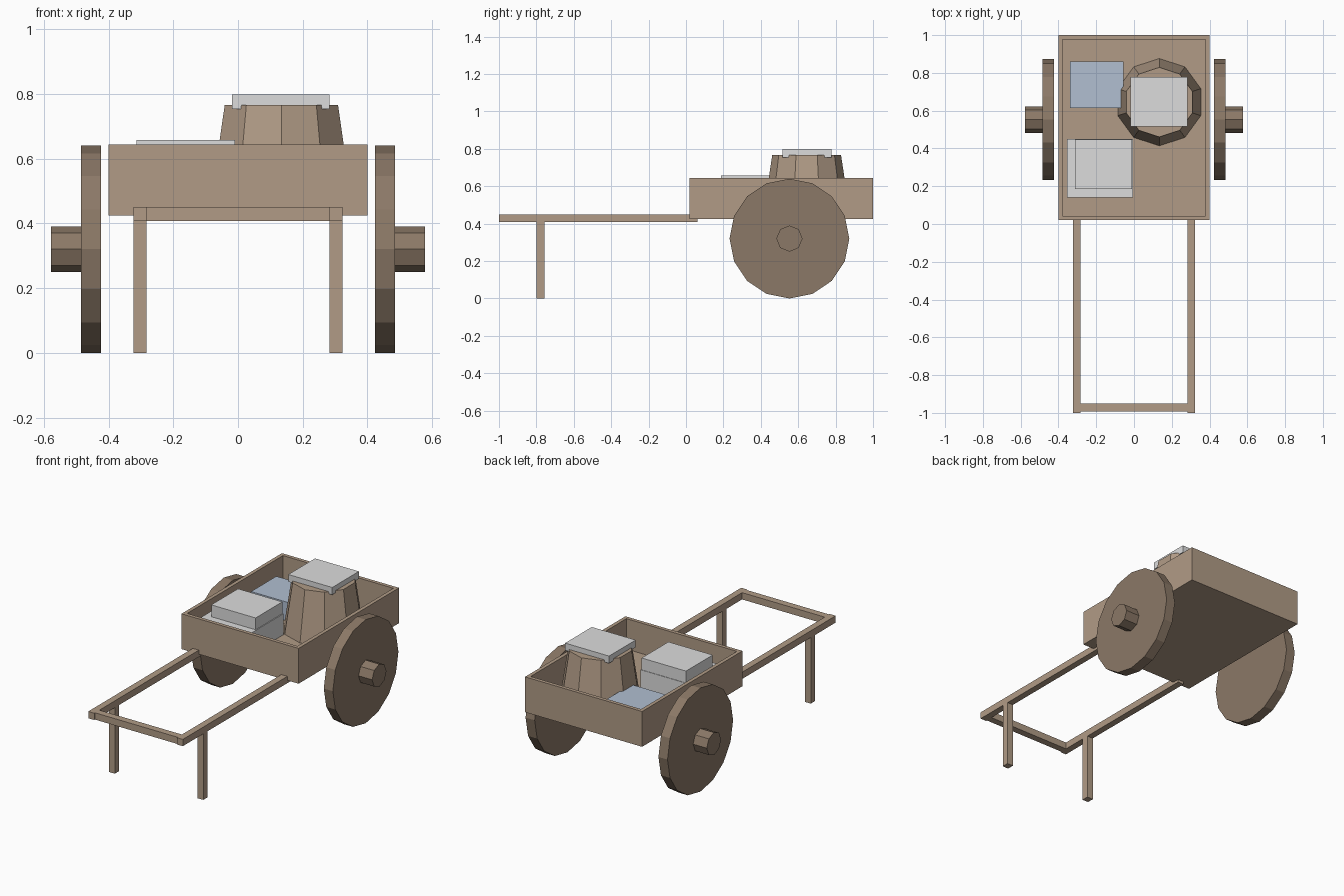
import bpy
import bmesh
from math import sin, cos, pi
from mathutils import Matrix

cube = bpy.data.objects.get("Cube")
if cube:
    bpy.data.objects.remove(cube, do_unlink=True)


def material(name, rgb):
    mat = bpy.data.materials.new(name)
    mat.use_nodes = True
    mat.diffuse_color = (*rgb, 1)
    mat.node_tree.nodes["Principled BSDF"].inputs["Base Color"].default_value = (*rgb, 1)
    return mat


wood = material("light wood", (0.44, 0.33, 0.24))
dark_wood = material("dark wood", (0.26, 0.19, 0.135))
pale = material("pale grey", (0.72, 0.72, 0.72))
blue = material("dusty blue", (0.44, 0.52, 0.64))


def finish(bm, name, mat):
    bmesh.ops.recalc_face_normals(bm, faces=bm.faces)
    mesh = bpy.data.meshes.new(name)
    bm.to_mesh(mesh)
    bm.free()
    mesh.materials.append(mat)
    obj = bpy.data.objects.new(name, mesh)
    bpy.context.collection.objects.link(obj)
    return obj


def box_mesh(low, high):
    bm = bmesh.new()
    size = [b - a for a, b in zip(low, high)]
    middle = [(a + b) / 2 for a, b in zip(low, high)]
    bmesh.ops.create_cube(bm, size=1, matrix=Matrix.Translation(middle) @ Matrix.Diagonal((*size, 1)))
    return bm


def box(name, low, high, mat):
    return finish(box_mesh(low, high), name, mat)


def drum(name, sides, r_low, r_high, height, mat):
    """Flat-sided drum along z with its base at the origin."""
    bm = bmesh.new()
    rings = []
    for r, z in ((r_low, 0), (r_high, height)):
        angles = [2 * pi * i / sides for i in range(sides)]
        rings.append([bm.verts.new((r * sin(a), r * cos(a), z)) for a in angles])
    for ring in rings:
        bm.faces.new(ring)
    for i in range(sides):
        j = (i + 1) % sides
        bm.faces.new((rings[0][i], rings[0][j], rings[1][j], rings[1][i]))
    return finish(bm, name, mat)


FLOOR = 0.455

# Open cart bed: inset the top face and push it down to the floor
bm = box_mesh((-0.4, 0.02, 0.425), (0.4, 1.0, 0.643))
bm.normal_update()
top = max(bm.faces, key=lambda f: f.calc_center_median().z)
bmesh.ops.inset_region(bm, faces=[top], thickness=0.032)
inner = bmesh.ops.extrude_face_region(bm, geom=[top])
bmesh.ops.delete(bm, geom=[top], context="FACES_ONLY")
for v in inner["geom"]:
    if isinstance(v, bmesh.types.BMVert):
        v.co.z = FLOOR
finish(bm, "cart_bed", wood)

# Handle rails, legs, wheels and hubs on both sides
for side, sign in (("left", 1), ("right", -1)):
    x0, x1 = sorted((sign * 0.282, sign * 0.323))
    box(side + "_rail", (x0, -1.0, 0.408), (x1, 0.062, 0.45), wood)
    box(side + "_leg", (x0, -0.8, 0), (x1, -0.757, 0.41), wood)
    for part, sides, r, start, length in (("_wheel", 16, 0.32, 0.423, 0.062),
                                          ("_hub", 8, 0.07, 0.48, 0.098)):
        obj = drum(side + part, sides, r, r, length, dark_wood)
        obj.rotation_euler.y = sign * pi / 2
        obj.location = (sign * start, 0.553, 0.32)
box("crossbar", (-0.284, -0.993, 0.408), (0.284, -0.95, 0.45), wood)

# Load: tapered tub with a lid, two stacked boxes and a low blue box
tub = drum("tub", 10, 0.231, 0.184, 0.766 - FLOOR, wood)
tub.location = (0.134, 0.645, FLOOR)
box("tub_lid", (-0.018, 0.517, 0.753), (0.282, 0.777, 0.798), pale)
box("lower_box", (-0.355, 0.14, FLOOR), (-0.005, 0.45, 0.585), pale)
box("upper_box", (-0.313, 0.186, 0.585), (-0.01, 0.447, 0.658), pale)
box("blue_box", (-0.34, 0.613, FLOOR), (-0.055, 0.86, 0.57), blue)
